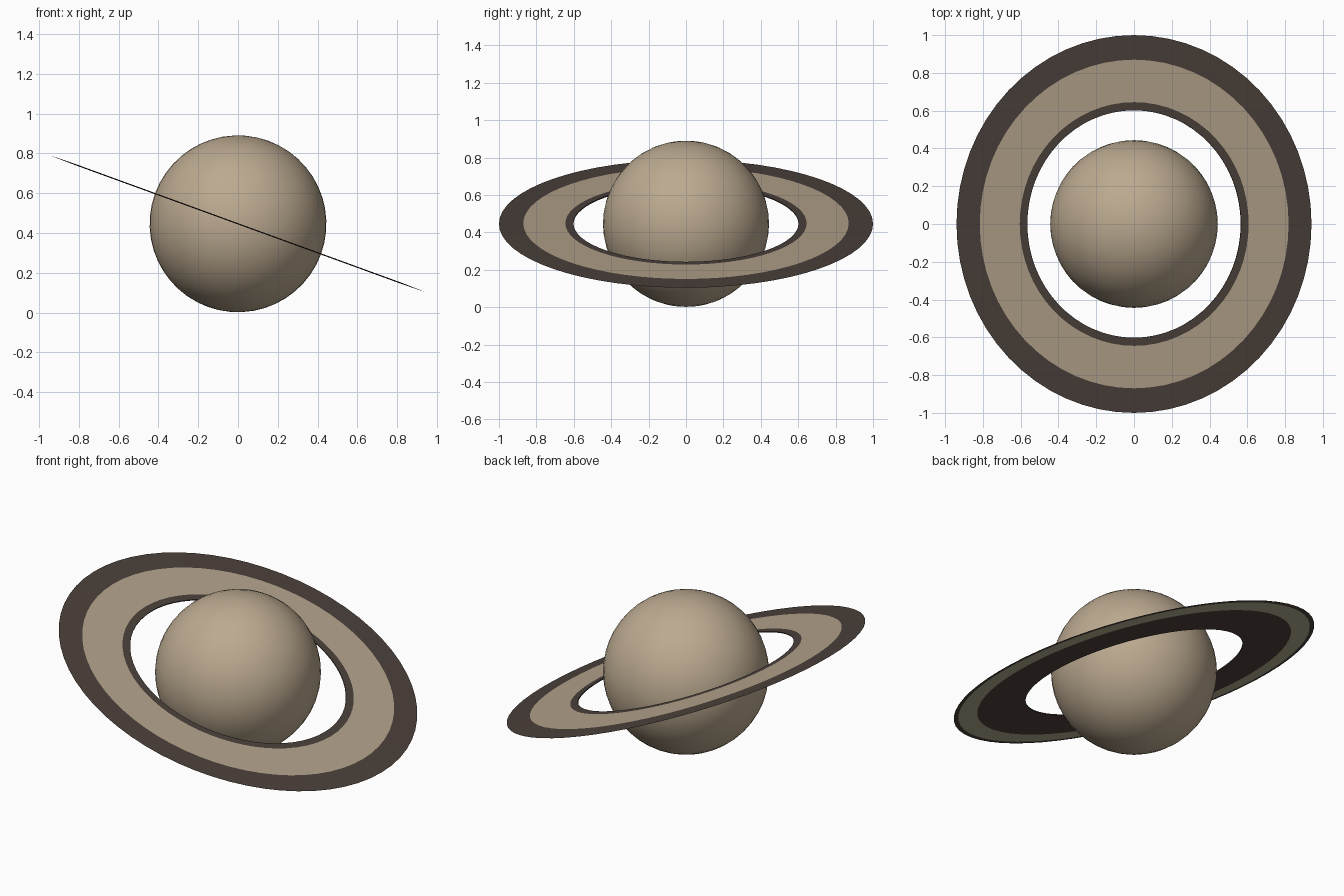
import bpy
import bmesh
import math
from mathutils import Matrix

cube = bpy.data.objects.get("Cube")
if cube:
    bpy.data.objects.remove(cube, do_unlink=True)

TILT = math.radians(20)
CENTRE_Z = 0.446
SIDES = 64


def material(name, rgb):
    mat = bpy.data.materials.new(name)
    mat.use_nodes = True
    colour = (*rgb, 1)
    mat.diffuse_color = colour
    bsdf = mat.node_tree.nodes["Principled BSDF"]
    bsdf.inputs["Base Color"].default_value = colour
    bsdf.inputs["Roughness"].default_value = 0.8
    return mat


sand = material("sand", (0.50, 0.40, 0.28))
tan = material("ring tan", (0.46, 0.37, 0.265))
dark = material("ring dark brown", (0.072, 0.053, 0.044))
olive = material("ring olive", (0.42, 0.38, 0.25))


def add_object(name, bm, materials):
    bmesh.ops.recalc_face_normals(bm, faces=bm.faces)
    mesh = bpy.data.meshes.new(name)
    bm.to_mesh(mesh)
    bm.free()
    for mat in materials:
        mesh.materials.append(mat)
    obj = bpy.data.objects.new(name, mesh)
    bpy.context.collection.objects.link(obj)
    obj.matrix_world = Matrix.Translation((0, 0, CENTRE_Z)) @ Matrix.Rotation(TILT, 4, "Y")
    return obj


# Planet: one smooth ball
bm = bmesh.new()
bmesh.ops.create_uvsphere(bm, u_segments=48, v_segments=24, radius=0.444)
planet = add_object("planet", bm, [sand])
for poly in planet.data.polygons:
    poly.use_smooth = True

# Ring: thin profile (radius, height, material of the band that starts there)
TAN, DARK, OLIVE = range(3)
profile = [
    (0.602, -0.003, DARK),
    (0.87, -0.003, OLIVE),
    (0.975, -0.001, DARK),
    (1.0, 0.0, DARK),
    (0.87, 0.003, TAN),
    (0.645, 0.003, DARK),
    (0.602, 0.003, DARK),
]
bm = bmesh.new()
loops = []
for radius, height, _ in profile:
    loops.append([
        bm.verts.new((radius * math.cos(a), radius * math.sin(a), height))
        for a in (math.tau * i / SIDES for i in range(SIDES))
    ])
for k, (_, _, band) in enumerate(profile):
    here, after = loops[k], loops[(k + 1) % len(loops)]
    for i in range(SIDES):
        j = (i + 1) % SIDES
        face = bm.faces.new((here[i], here[j], after[j], after[i]))
        face.material_index = band
add_object("ring", bm, [tan, dark, olive])
